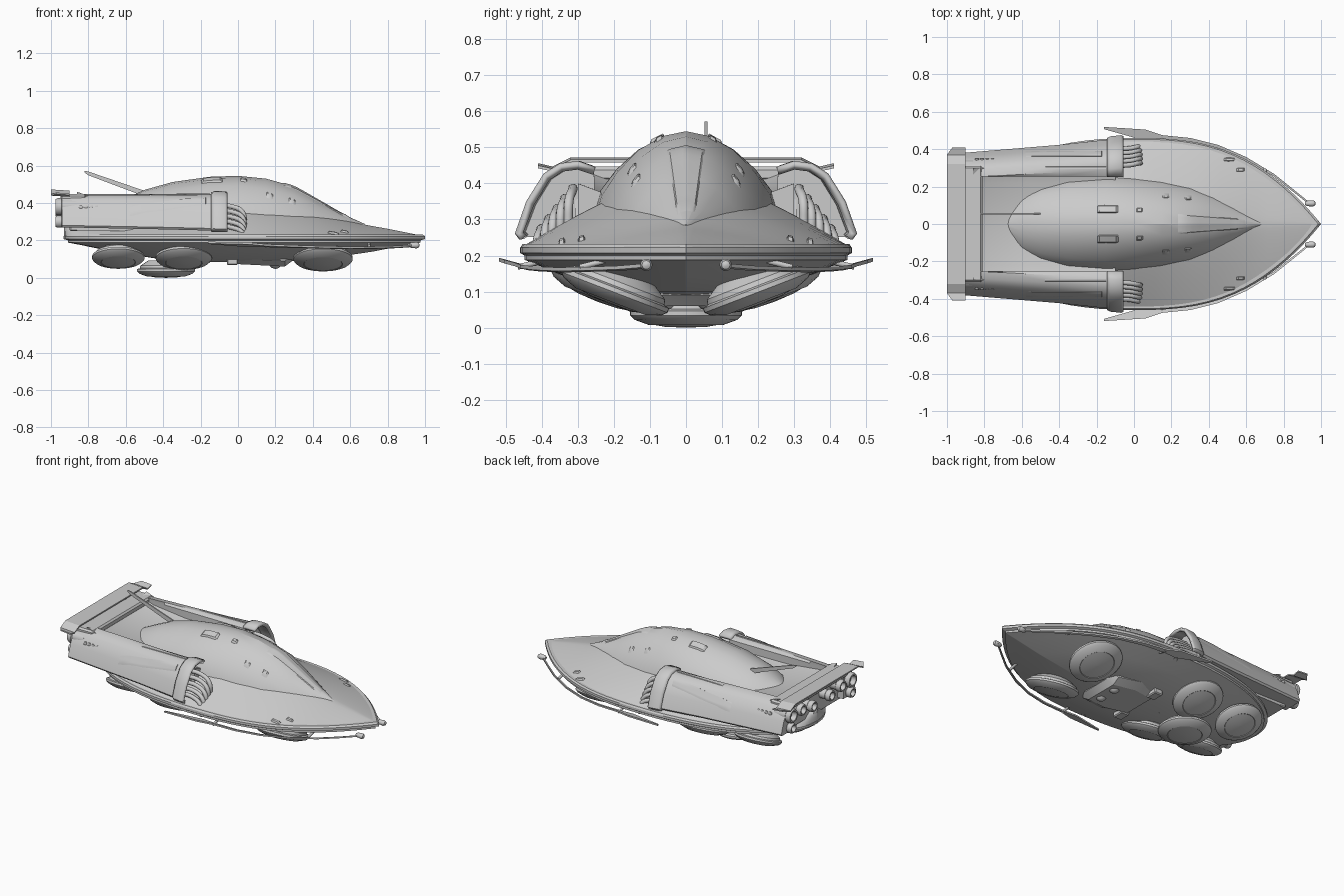
import bpy, bmesh, math
from mathutils import Vector, Matrix
from mathutils.bvhtree import BVHTree

if "Cube" in bpy.data.objects:
    bpy.data.objects.remove(bpy.data.objects["Cube"])

paint = bpy.data.materials.new("light_grey")
paint.use_nodes = True
grey = (0.6, 0.6, 0.6, 1)
paint.diffuse_color = grey
paint.node_tree.nodes["Principled BSDF"].inputs["Base Color"].default_value = grey


def finish(name, bm, angle=30):
    bmesh.ops.recalc_face_normals(bm, faces=bm.faces)
    mesh = bpy.data.meshes.new(name)
    bm.to_mesh(mesh)
    bm.free()
    mesh.materials.append(paint)
    ob = bpy.data.objects.new(name, mesh)
    bpy.context.collection.objects.link(ob)
    bpy.ops.object.select_all(action="DESELECT")
    ob.select_set(True)
    bpy.context.view_layer.objects.active = ob
    bpy.ops.object.shade_smooth_by_angle(angle=math.radians(angle))
    return ob


def loft(name, rings, closed=True, caps=True, angle=30):
    bm = bmesh.new()
    rows = [[bm.verts.new(p) for p in ring] for ring in rings]
    n = len(rows[0])
    for a, b in zip(rows, rows[1:]):
        for i in range(n if closed else n - 1):
            j = (i + 1) % n
            bm.faces.new((a[i], a[j], b[j], b[i]))
    if caps:
        bm.faces.new(rows[0])
        bm.faces.new(rows[-1])
    return finish(name, bm, angle)


def box(name, lo, hi, bevel=0.006):
    bm = bmesh.new()
    size = Vector(hi) - Vector(lo)
    mid = (Vector(hi) + Vector(lo)) / 2
    bmesh.ops.create_cube(bm, size=1, matrix=Matrix.Translation(mid) @ Matrix.Diagonal((*size, 1)))
    bmesh.ops.bevel(bm, geom=bm.edges[:], offset=bevel, segments=1, affect="EDGES")
    return finish(name, bm)


def lathe(name, profile, matrix, n=40):
    rings = [[matrix @ Vector((r * math.cos(a), r * math.sin(a), z))
              for a in (math.tau * i / n for i in range(n))] for r, z in profile]
    return loft(name, rings)


def tube(name, points, radius):
    curve = bpy.data.curves.new(name, "CURVE")
    curve.dimensions = "3D"
    curve.bevel_depth = radius
    curve.bevel_resolution = 3
    spline = curve.splines.new("BEZIER")
    spline.bezier_points.add(len(points) - 1)
    for bp, p in zip(spline.bezier_points, points):
        bp.co = p
        bp.handle_left_type = bp.handle_right_type = "AUTO"
    curve.materials.append(paint)
    bpy.context.collection.objects.link(bpy.data.objects.new(name, curve))


def plate(name, target, corners, height=0.007, n=8):
    """Thin plate draped from above over a surface, given four xy corners."""
    tree = BVHTree.FromPolygons([v.co for v in target.data.vertices],
                                [p.vertices for p in target.data.polygons])
    a, b, c, d = (Vector((*p, 2)) for p in corners)
    bm = bmesh.new()
    rows = []
    for i in range(n + 1):
        row = []
        for j in range(n + 1):
            p = a.lerp(b, i / n).lerp(d.lerp(c, i / n), j / n)
            edge = i in (0, n) or j in (0, n)
            hit = tree.ray_cast(p, Vector((0, 0, -1)))[0] or Vector((p.x, p.y, 0.22))
            row.append(bm.verts.new(hit + Vector((0, 0, -0.004 if edge else height))))
        rows.append(row)
    for r, s in zip(rows, rows[1:]):
        for j in range(n):
            bm.faces.new((r[j], r[j + 1], s[j + 1], s[j]))
    return finish(name, bm)


def rect(x, y, dx, dy):
    return [(x - dx, y - dy), (x + dx, y - dy), (x + dx, y + dy), (x - dx, y + dy)]


def mix(table, x):
    for (x0, v0), (x1, v1) in zip(table, table[1:]):
        if x <= x1:
            return v0 + (v1 - v0) * max(0, (x - x0) / (x1 - x0))
    return table[-1][1]


def half_width(x):
    if x > 0:
        return 0.46 * (1 - x ** 2.7)
    return 0.46 * max(0, 1 - (-x / 0.93) ** 2.2) ** 0.5


# Lower hull: the plan outline stepped inward towards the belly
xs = [0.0335 + 0.9665 * math.cos(math.pi * i / 40) for i in range(41)]
outline = [(x, half_width(x)) for x in xs]
outline += [(x, -w) for x, w in outline[-2:0:-1]]
steps = [(0.985, 0.232), (1, 0.222), (1, 0.207), (0.975, 0.2), (0.975, 0.188),
         (0.9, 0.175), (0.72, 0.14), (0.45, 0.1), (0.2, 0.085)]
loft("lower_hull", [[(x * s, y * s, z) for x, y in outline] for s, z in steps], angle=20)

# Upper deck rising from the rim to a centre ridge
ridge = [(-0.93, 0.3), (-0.5, 0.38), (0, 0.44), (0.4, 0.36), (0.67, 0.285), (0.8, 0.262), (1, 0.222)]
deck_rows = []
for x, w in [(x, half_width(x)) for x in xs[1:-1]]:
    row = []
    for i in range(-12, 13):
        t = i / 12
        row.append((x, w * t * 0.99, 0.224 + (mix(ridge, x) - 0.224) * (1 - abs(t) ** 1.3)))
    deck_rows.append(row)
deck = loft("upper_deck", deck_rows, closed=False, caps=False)

# Canopy: x, half width, base height, top height
canopy_stations = [
    (-0.68, 0.06, 0.36, 0.385), (-0.6, 0.15, 0.35, 0.425), (-0.5, 0.2, 0.34, 0.47),
    (-0.35, 0.235, 0.34, 0.512), (-0.15, 0.25, 0.34, 0.54), (0, 0.247, 0.32, 0.545),
    (0.15, 0.235, 0.285, 0.53), (0.3, 0.208, 0.27, 0.488), (0.42, 0.165, 0.265, 0.42),
    (0.55, 0.095, 0.265, 0.345), (0.68, 0.008, 0.265, 0.287)]
arch = [(1, 0), (0.95, 0.2), (0.77, 0.5), (0.53, 0.77), (0.26, 0.94), (0, 1)]
arch += [(-y, z) for y, z in arch[-2::-1]]
canopy = loft("canopy", [[(x, w * y, b + (t - b) * z) for y, z in arch]
                         for x, w, b, t in canopy_stations], angle=25)
plate("windscreen", canopy, [(0.22, 0.06), (0.61, 0.025), (0.61, -0.025), (0.22, -0.06)], 0.005, 12)

# Rear deck: sloping floor, cross bar and tail wall
loft("rear_floor", [[(x, -0.3, 0.25), (x, -0.3, z + 0.03), (x, -0.22, z), (x, 0.22, z),
                     (x, 0.3, z + 0.03), (x, 0.3, 0.25)]
                    for x, z in ((-0.86, 0.43), (-0.78, 0.4), (-0.55, 0.375), (-0.1, 0.37))])
box("rear_cross_bar", (-0.95, -0.31, 0.405), (-0.81, 0.31, 0.447), 0.01)
box("tail_wall", (-0.9, -0.3, 0.25), (-0.84, 0.3, 0.42))

# Spoiler with angled tips
half = [(0, 0.472), (0.32, 0.472), (0.37, 0.447), (0.41, 0.456)]
span = [(-y, z) for y, z in half[:0:-1]] + half
loft("spoiler", [[(x0, y, z), (-0.9, y, z - 0.006), (-0.9, y, z - 0.014), (x0, y, z - 0.008)]
                 for y, z in span for x0 in [-1 + 0.03 * (abs(y) > 0.4)]], angle=10)

# Antenna fin
loft("antenna_fin", [[(x, y, z + h) for y, h in ((0.052, 0), (0.06, 0), (0.06, k), (0.052, k))]
                     for x, z, k in ((-0.5, 0.435, 0.03), (-0.8, 0.548, 0.02), (-0.82, 0.562, 0.01))])

pod_section = [(0.255, 0.435), (0.3, 0.45), (0.345, 0.444), (0.385, 0.418), (0.43, 0.345),
               (0.46, 0.262), (0.45, 0.25), (0.25, 0.25)]


def pod_ring(x, side, grow=1.0, count=8):
    taper = mix([(-0.95, 0.82), (-0.4, 0.92), (-0.06, 1)], x)
    ring = []
    for y, z in pod_section[:count]:
        yy = 0.25 + (y * taper - 0.25) * grow if y > 0.26 else y
        low = 0.02 * (1 - taper) / 0.18
        ring.append((x, side * yy, 0.25 + (z - 0.25) * grow * 0.985 + low * (0.45 - z) / 0.2))
    return ring


for side, tag in ((1, "left"), (-1, "right")):
    # Side engine pod, hollow intake collar and intake pipes
    pod = loft(tag + "_engine_pod", [pod_ring(x, side) for x in (-0.94, -0.7, -0.4, -0.13)], angle=35)
    collar = loft(tag + "_intake_collar",
                  [pod_ring(x, side, g, 7) for x, g in ((-0.14, 1), (-0.125, 1.03), (-0.07, 1.03), (-0.06, 1))],
                  closed=False, caps=False, angle=35)
    shell = collar.modifiers.new("thickness", "SOLIDIFY")
    shell.thickness = 0.02
    shell.offset = 0
    for i in range(5):
        y, z = 0.315 + 0.022 * i, 0.385 - 0.028 * i
        tube(f"{tag}_intake_pipe_{i}", [(-0.15, side * y, z), (-0.03, side * y, z - 0.005),
                                       (0.025, side * (y + 0.01), z - 0.035),
                                       (0.035, side * (y + 0.012), z - 0.1)], 0.013)
    plate(tag + "_pod_panel", pod, rect(-0.36, side * 0.375, 0.25, 0.016), 0.005)
    plate(tag + "_pod_strip", pod, rect(-0.3, side * 0.3, 0.2, 0.008), 0.004)
    for i in range(4):
        spot = Matrix.Translation((-0.84 + 0.028 * i, side * 0.338, 0.378))
        lathe(f"{tag}_pod_port_{i}", [(0.006, -0.03), (0.011, -0.03), (0.011, 0.012), (0.006, 0.014)],
              spot @ Matrix.Rotation(-side * math.pi / 2, 4, "X"), 12)

    # Rear thrusters
    for i, (y, z, r) in enumerate(((0.3, 0.38, 0.04), (0.2, 0.38, 0.032), (0.3, 0.3, 0.028), (0.09, 0.36, 0.03))):
        back = Matrix.Translation((-0.86, side * y, z)) @ Matrix.Rotation(-math.pi / 2, 4, "Y")
        lathe(f"{tag}_thruster_{i}", [(r, 0), (r, 0.08), (r * 1.15, 0.085), (r * 1.15, 0.105),
                                      (r, 0.115), (r * 0.75, 0.115), (r * 0.6, 0.085)], back, 20)
    box(tag + "_spoiler_post", (-0.94, side * 0.165 - 0.006, 0.43), (-0.91, side * 0.165 + 0.006, 0.466), 0.002)

    # Front bumper rail widening into a swept side blade
    rail = [(0.95, 0.1, 0.172, 0.006), (0.85, 0.18, 0.165, 0.007), (0.75, 0.26, 0.162, 0.007),
            (0.6, 0.35, 0.16, 0.008), (0.45, 0.415, 0.163, 0.008), (0.3, 0.45, 0.167, 0.01),
            (0.15, 0.462, 0.172, 0.013), (0.06, 0.475, 0.176, 0.03), (-0.16, 0.513, 0.187, 0.006)]
    loft(tag + "_bumper_rail", [[(x, side * (y + dy * w), z + dz + dy * w * 0.25) for dy, dz in
                                 ((-1, -0.005), (1, -0.005), (1, 0.005), (-1, 0.005))] for x, y, z, w in rail])
    for i, x in enumerate((0.7, 0.15)):
        y = half_width(x)
        tube(f"{tag}_rail_strut_{i}", [(x, side * (y - 0.06), 0.185), (x, side * (y + 0.01), 0.168)], 0.008)
    lathe(tag + "_nose_lamp", [(0.008, -0.03), (0.014, -0.02), (0.017, 0.01), (0.012, 0.022), (0.004, 0.026)],
          Matrix.Translation((0.945, side * 0.11, 0.174)) @ Matrix.Rotation(math.pi / 2, 4, "Y"), 16)

    # Roof hatches, canopy clips and deck vents
    plate(tag + "_roof_hatch", canopy, rect(-0.14, side * 0.08, 0.06, 0.022), 0.009)
    for i, (x, y) in enumerate(((0.03, 0.075), (0.17, 0.15), (0.29, 0.14))):
        plate(f"{tag}_canopy_clip_{i}", canopy, rect(x, side * y, 0.02, 0.014), 0.009, 4)
    for i, (x, y, l) in enumerate(((0.51, 0.345, 0.035), (0.57, 0.29, 0.025))):
        plate(f"{tag}_deck_vent_{i}", deck, rect(x, side * y, l, 0.011), 0.009, 4)
    box(tag + "_belly_block", (-0.06, side * 0.15 - 0.04, 0.068), (0.0, side * 0.15 + 0.04, 0.17))
    lathe(tag + "_belly_lamp", [(0.028, 0.03), (0.028, -0.004), (0.018, -0.014), (0.004, -0.018)],
          Matrix.Translation((0.2, side * 0.06, 0.066)), 20)

# Belly box
loft("belly_box", [[(x, -w, 0.15), (x, -w, z + 0.03), (x, -w * 0.7, z), (x, w * 0.7, z), (x, w, z + 0.03),
                    (x, w, 0.15)] for x, w, z in ((-0.04, 0.15, 0.075), (0.1, 0.19, 0.068), (0.25, 0.16, 0.06), (0.29, 0.13, 0.09))])

# Hover discs, the outer ones tilted to follow the belly
disc = [(0.03, -0.2), (0.38, -0.185), (0.64, -0.14), (0.66, -0.155), (0.92, -0.06), (1, 0.02), (1, 0.1),
        (0.9, 0.13), (0.88, 0.22), (0.6, 0.4)]
spots = [(-0.385, 0, 0.031, 0.155)]
for s in (1, -1):
    spots += [(0.455, s * 0.2, 0.095, 0.158), (-0.29, s * 0.235, 0.1, 0.15), (-0.64, s * 0.185, 0.102, 0.14)]
for i, (x, y, z, r) in enumerate(spots):
    tilt = Matrix.Rotation(math.radians(21) * ((y > 0) - (y < 0)), 4, "X")
    lathe(f"hover_disc_{i}", disc, Matrix.Translation((x, y, z)) @ tilt @ Matrix.Scale(r, 4), 48)
